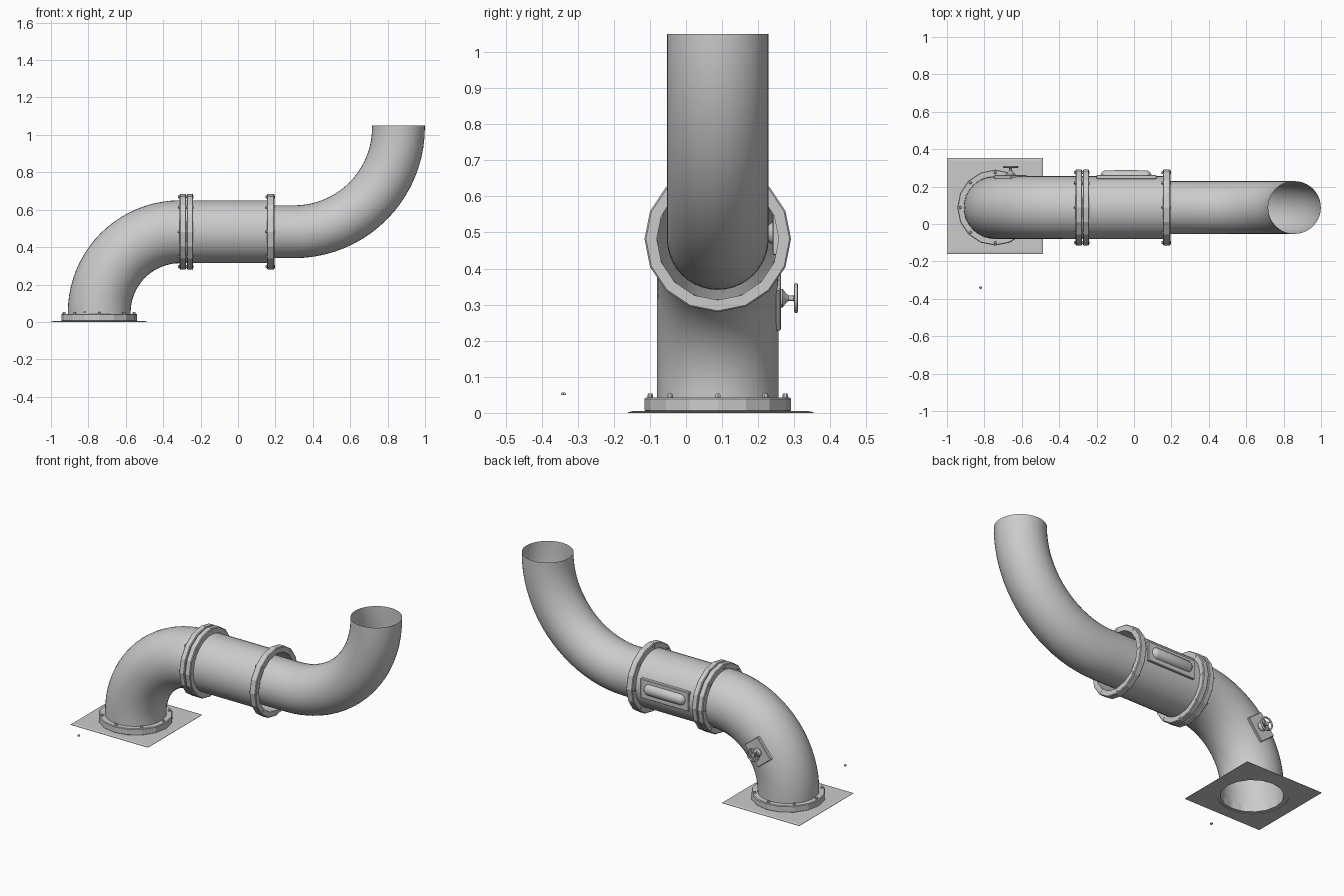
import bpy, bmesh, math
from mathutils import Vector, Matrix

if "Cube" in bpy.data.objects:
    bpy.data.objects.remove(bpy.data.objects["Cube"])

CY = 0.088            # shared y of the pipe axis
CZ = 0.482            # height of the horizontal run
CX = -0.742           # x of the vertical foot


def finish(name, bm, smooth=None):
    bmesh.ops.recalc_face_normals(bm, faces=bm.faces)
    me = bpy.data.meshes.new(name)
    bm.to_mesh(me)
    bm.free()
    ob = bpy.data.objects.new(name, me)
    bpy.context.collection.objects.link(ob)
    if smooth:
        bpy.ops.object.select_all(action='DESELECT')
        ob.select_set(True)
        bpy.context.view_layer.objects.active = ob
        bpy.ops.object.shade_smooth_by_angle(angle=math.radians(smooth))
    return ob


def tube(name, path, radius, segs=40):
    """Open pipe swept along (x, z) points."""
    bm = bmesh.new()
    rings = []
    for i, (x, z) in enumerate(path):
        a, b = path[max(i - 1, 0)], path[min(i + 1, len(path) - 1)]
        t = Vector((b[0] - a[0], 0, b[1] - a[1]))
        if i == 0 or i == len(path) - 1:      # square ends along x or z
            t = Vector((1, 0, 0)) if abs(t.x) > abs(t.z) else Vector((0, 0, 1))
        t.normalize()
        n = Vector((-t.z, 0, t.x))
        c = Vector((x, CY, z))
        rings.append([bm.verts.new(c + radius * (n * math.cos(k * math.tau / segs)
                      + Vector((0, 1, 0)) * math.sin(k * math.tau / segs))) for k in range(segs)])
    for r, s in zip(rings, rings[1:]):
        for k in range(segs):
            bm.faces.new((r[k], r[(k + 1) % segs], s[(k + 1) % segs], s[k]))
    return finish(name, bm, 40)


def arc(cx, cz, r, a0, a1, n=20):
    angs = [math.radians(a0 + (a1 - a0) * i / n) for i in range(n + 1)]
    return [(cx + r * math.cos(a), cz + r * math.sin(a)) for a in angs]


def lathe(name, profile, matrix, segs, closed=True, smooth=None):
    """Spin (radius, height) points about local z."""
    bm = bmesh.new()
    rings = [[bm.verts.new((r * math.cos(k * math.tau / segs), r * math.sin(k * math.tau / segs), h))
              for k in range(segs)] for r, h in profile]
    pairs = list(zip(rings, rings[1:])) + ([(rings[-1], rings[0])] if closed else [])
    for r, s in pairs:
        for k in range(segs):
            bm.faces.new((r[k], r[(k + 1) % segs], s[(k + 1) % segs], s[k]))
    if not closed:
        bm.faces.new(rings[0])
        bm.faces.new(rings[-1])
    bm.transform(matrix)
    return finish(name, bm, smooth)


def flange(name, matrix, h):
    b = 0.004
    lathe(name, [(0.169, 0), (0.203 - b, 0), (0.203, b), (0.203, h - b),
                 (0.203 - b, h), (0.169, h)], matrix, 16)


def bolts(name, matrix, z0, z1):
    """Eight hex-headed bolts around a flange."""
    for k in range(8):
        m = matrix @ Matrix.Rotation(k * math.tau / 8, 4, 'Z') @ Matrix.Translation((0.187, 0, 0))
        lathe(f"{name}_{k + 1}", [(0.008, z0), (0.008, z1 - 0.004), (0.005, z1)], m, 6, closed=False)


def box(name, size, matrix, bevel=0.003):
    bm = bmesh.new()
    bmesh.ops.create_cube(bm, size=1, matrix=Matrix.Diagonal((*size, 1)))
    bmesh.ops.bevel(bm, geom=bm.edges[:], offset=bevel, segments=1, affect='EDGES')
    bm.transform(matrix)
    return finish(name, bm)


def along_x(x):
    return Matrix.Translation((x, CY, CZ)) @ Matrix.Rotation(math.pi / 2, 4, 'Y')


# main pipes
tube("lower_elbow", [(CX, 0.005)] + arc(-0.31, 0.05, 0.432, 180, 90) + [(-0.28, CZ)], 0.168)
tube("middle_pipe", [(-0.28, CZ), (0.195, CZ)], 0.168)
tube("upper_elbow", [(0.14, CZ)] + arc(0.30, 1.04, 0.558, 270, 360) + [(0.858, 1.05)], 0.141)

# flanges and their bolts
foot = Matrix.Translation((CX, CY, 0))
flange("foot_flange", foot @ Matrix.Translation((0, 0, 0.003)), 0.040)
bolts("foot_bolt", foot, 0.03, 0.054)
flange("joint_flange_left", along_x(-0.312), 0.034)
flange("joint_flange_right", along_x(-0.274), 0.034)
flange("end_flange", along_x(0.155), 0.040)
for nm, x, w in (("joint_bolt", -0.312, 0.072), ("end_bolt", 0.155, 0.040)):
    bolts(nm, along_x(x) @ Matrix.Rotation(math.pi, 4, 'X'), -w - 0.002, 0.009)

# square floor plate with a round hole, slightly chamfered rim
bm = bmesh.new()
N = 32


def square(k, half):
    a = k * math.tau / N
    s = half / max(abs(math.cos(a)), abs(math.sin(a)))
    return s * math.cos(a), s * math.sin(a)


def circle(k, r):
    return r * math.cos(k * math.tau / N), r * math.sin(k * math.tau / N)


loops = []
for fn, d, z in ((circle, 0.19, 0), (square, 0.257, 0), (square, 0.257, 0.002),
                 (square, 0.243, 0.005), (circle, 0.19, 0.005)):
    loops.append([bm.verts.new((*fn(k, d), z)) for k in range(N)])
for r, s in zip(loops, loops[1:] + loops[:1]):
    for k in range(N):
        bm.faces.new((r[k], r[(k + 1) % N], s[(k + 1) % N], s[k]))
bm.transform(Matrix.Translation((-0.743, 0.096, 0)))
finish("floor_plate", bm)

# loose bolt on the ground
lathe("loose_bolt", [(0.008, 0.049), (0.008, 0.053), (0.005, 0.057)],
      Matrix.Translation((-0.82, -0.34, 0)), 6, closed=False)

# inspection cover: flat plate with a rounded long window
box("cover_plate", (0.32, 0.022, 0.115), Matrix.Translation((-0.04, 0.251, 0.495)))
bm = bmesh.new()
bmesh.ops.create_uvsphere(bm, u_segments=24, v_segments=12, radius=0.034)
for v in bm.verts:
    if abs(v.co.x) > 1e-4:
        v.co.x += math.copysign(0.103, v.co.x)
bm.transform(Matrix.Translation((-0.043, 0.254, 0.498)))
finish("cover_window", bm, 40)

# valve: tilted mounting plate, stem and spoked handwheel on the back of the elbow
valve = Matrix.Translation((-0.66, 0, 0.318)) @ Matrix.Rotation(math.radians(38), 4, 'Y')
box("valve_plate", (0.11, 0.022, 0.145), valve @ Matrix.Translation((0, 0.252, 0)))
axis = valve @ Matrix.Rotation(-math.pi / 2, 4, 'X')      # local z points to +y
lathe("valve_stem", [(0.026, 0.255), (0.026, 0.268), (0.015, 0.276), (0.008, 0.284),
                     (0.008, 0.298), (0.012, 0.300), (0.012, 0.310)], axis, 12, closed=False, smooth=30)
lathe("valve_wheel", [(0.037 + 0.005 * math.cos(k * math.tau / 8),
                       0.305 + 0.005 * math.sin(k * math.tau / 8)) for k in range(8)],
      axis, 20, smooth=60)
for k in range(2):
    box(f"valve_spoke_{k + 1}", (0.074, 0.006, 0.007),
        valve @ Matrix.Translation((0, 0.304, 0)) @ Matrix.Rotation(k * math.pi / 2, 4, 'Y'), 0.001)
